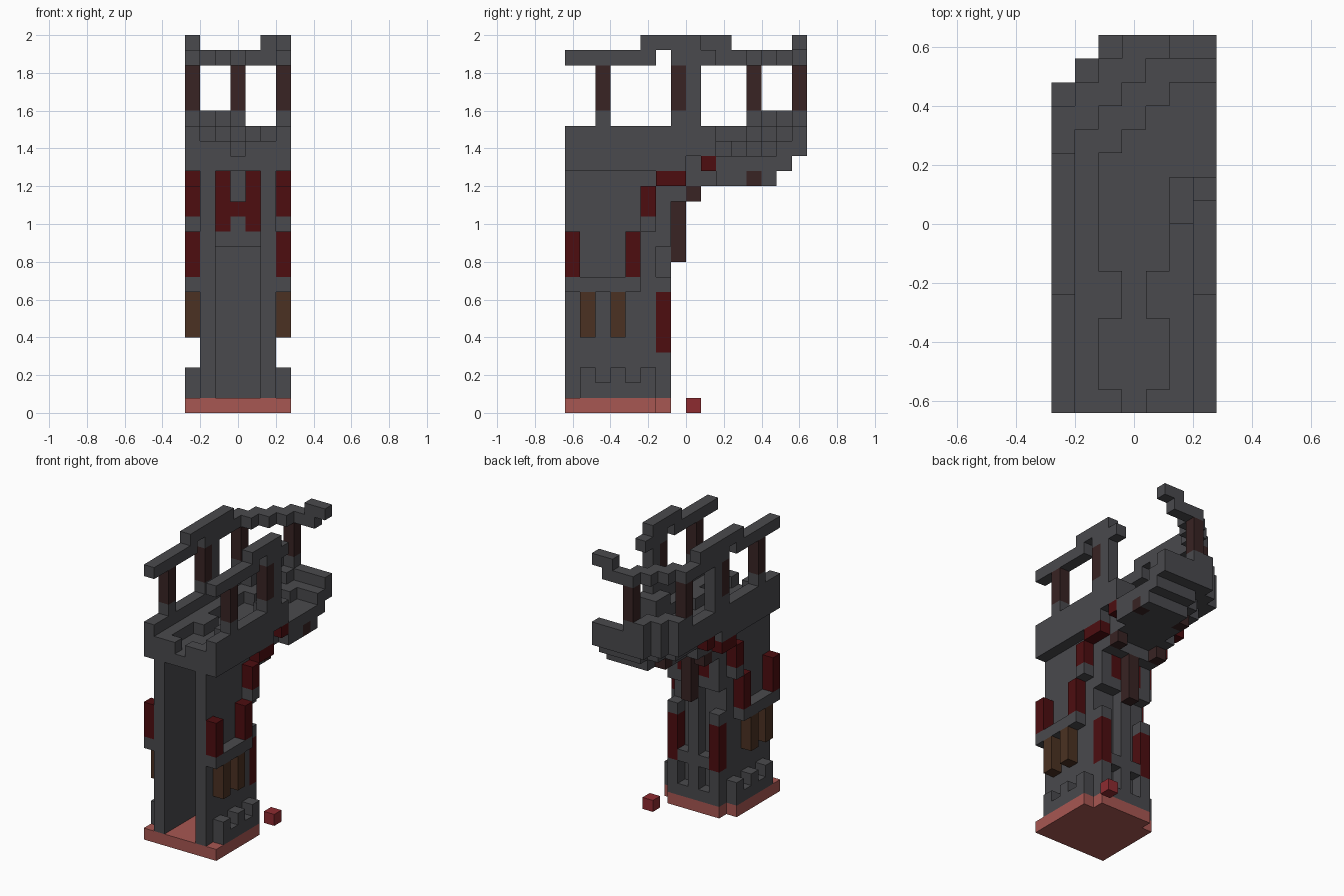
import bpy, bmesh
from mathutils import Vector

if "Cube" in bpy.data.objects:
    bpy.data.objects.remove(bpy.data.objects["Cube"], do_unlink=True)

S = 0.08                     # block size
NX, NY = 7, 16               # grid footprint
COLOURS = {
    "dark stone": (0.068, 0.068, 0.075),
    "terracotta": (0.39, 0.095, 0.085),
    "dark red wood": (0.074, 0.004, 0.005),
    "brown wood": (0.07, 0.031, 0.016),
    "charred wood": (0.04, 0.017, 0.017),
    "bright red": (0.27, 0.024, 0.03),
}
owner = {}                   # cell -> part name
part_colour = {}


def rng(v):
    return range(v, v + 1) if isinstance(v, int) else range(v[0], v[1] + 1)


def fill(part, colour, i, j, k, mirror=False):
    """Fill a block range; later fills replace earlier ones."""
    part_colour[part] = colour
    for a in rng(i):
        for b in rng(j):
            for c in rng(k):
                owner[a, b, c] = part
                if mirror:
                    owner[NX - 1 - a, b, c] = part


def carve(i, j, k):
    for a in rng(i):
        for b in rng(j):
            for c in rng(k):
                owner.pop((a, b, c), None)


def stone(part, i, j, k, mirror=False):
    fill(part, "dark stone", i, j, k, mirror)


# Base slab with clipped rear corners
fill("base_slab", "terracotta", (0, 6), (0, 6), 0)
carve(0, 6, 0)
carve(6, 6, 0)
fill("loose_block", "bright red", 6, 8, 0)

# Tower walls
stone("tower_wall", 5, (0, 5), (1, 15), True)
stone("tower_wall", (2, 4), 5, (1, 10))
stone("tower_wall", (1, 5), 6, 1)
stone("tower_wall", 3, 6, (2, 10))
stone("tower_wall", (2, 4), 6, 4)
stone("tower_wall", 5, 6, (2, 3), True)
stone("tower_wall", 5, 6, 8, True)
stone("tower_wall", (1, 5), 6, (11, 15))
stone("tower_wall", (1, 5), 7, (14, 15))
carve(3, 6, (14, 15))

# Stone feet and ledges on the flanks
for j in range(1, 6):
    stone("side_feet", 6, j, (1, 1 + j % 2), True)
stone("side_ledge", 6, (0, 4), 8, True)
stone("side_ledge", 6, 5, 12, True)

# Coloured timbers
for j in (1, 3):
    fill("side_brackets", "brown wood", 6, j, (5, 7), True)
for j in (0, 4):
    fill("side_red_posts", "dark red wood", 6, j, (9, 11), True)
fill("rear_red_posts", "dark red wood", 5, 6, (4, 7), True)
fill("red_braces", "dark red wood", 6, 5, (13, 14), True)
fill("red_braces", "dark red wood", 6, (6, 7), 15, True)
fill("red_arch", "dark red wood", 4, 6, (12, 15), True)
fill("red_arch", "dark red wood", 3, 6, 13)
fill("hanging_post", "charred wood", 3, 7, (10, 13))
fill("hanging_stubs", "charred wood", 5, 8, 14, True)

# Walkway hull: straight run, then a diagonal turn toward +x
stone("walkway_hull", (0, 6), (0, 7), (16, 17))
for i in range(NX):
    outer = min(13 + i, 15)
    stone("walkway_hull", i, (8, outer), 17)
    if i > 0:
        stone("walkway_hull", i, (8, min(11 + i, 14)), 16)
    if i > 1:
        stone("walkway_hull", i, (8, min(10 + i, 13)), 15)
carve(6, (8, 9), (15, 16))
stone("walkway_hull", 1, (7, 9), 15)
fill("red_knees", "dark red wood", 6, 9, 16, True)
fill("hull_stubs", "charred wood", 6, 12, 15)
fill("hull_stubs", "charred wood", 2, 12, 15)

# Sunken path in the walkway floor
carve(3, (0, 5), 17)
carve((2, 4), (1, 3), 17)
carve((2, 4), (6, 10), 17)
for i in range(3, NX):
    carve(i, (10, min(8 + i, 13)), 17)

# Parapets
stone("parapet", 0, (0, 13), 18)
stone("parapet", 6, (0, 9), 18)
stone("parapet", 5, (8, 9), 18)
for i in range(1, NX):
    stone("parapet", i, (min(11 + i, 15), min(13 + i, 15)), 18)
for i in range(4):
    stone("parapet", i, (12 + i, min(13 + i, 15)), 19)

# Railing posts
def railing_post(i, j):
    stone("post_foot", i, j, 19)
    fill("railing_post", "charred wood", i, j, (20, 22))


for i in (0, 6):
    railing_post(i, 2)
    railing_post(i, 7)
    stone("post_backing", i, 8, (19, 22))
railing_post(0, 12)
railing_post(3, 15)

# Handrails
for i, low_end, high_end in ((0, 12, 10), (6, 9, 8)):
    stone("handrail", i, (0, 5), 23)
    stone("handrail", i, (7, low_end), 23)
    stone("handrail", i, (5, high_end), 24)
for i in range(1, 6):
    stone("handrail", i, (min(11 + i, 15), min(12 + i, 15)), 23)
stone("handrail", (5, 6), 15, 24)

# Materials
mats = {}
for name, rgb in COLOURS.items():
    m = bpy.data.materials.new(name)
    m.use_nodes = True
    m.diffuse_color = (*rgb, 1)
    bsdf = m.node_tree.nodes["Principled BSDF"]
    bsdf.inputs["Base Color"].default_value = (*rgb, 1)
    bsdf.inputs["Roughness"].default_value = 0.9
    mats[name] = m

# One mesh per part, keeping only exposed block faces
ORIGIN = Vector((-NX * S / 2, -NY * S / 2, 0))
for part, colour in part_colour.items():
    bm = bmesh.new()
    for cell in [c for c, p in owner.items() if p == part]:
        for axis in range(3):
            for side in (0, 1):
                near = list(cell)
                near[axis] += 2 * side - 1
                if tuple(near) in owner:
                    continue
                u, v = (axis + 1) % 3, (axis + 2) % 3
                loop = []
                for du, dv in ((0, 0), (1, 0), (1, 1), (0, 1)):
                    p = Vector(cell)
                    p[axis] += side
                    p[u] += du
                    p[v] += dv
                    loop.append(bm.verts.new(ORIGIN + p * S))
                bm.faces.new(loop if side else loop[::-1])
    bmesh.ops.remove_doubles(bm, verts=bm.verts, dist=S / 100)
    bmesh.ops.dissolve_limit(bm, angle_limit=0.01, verts=bm.verts, edges=bm.edges)
    mesh = bpy.data.meshes.new(part)
    bm.to_mesh(mesh)
    bm.free()
    mesh.materials.append(mats[colour])
    obj = bpy.data.objects.new(part, mesh)
    bpy.context.collection.objects.link(obj)
